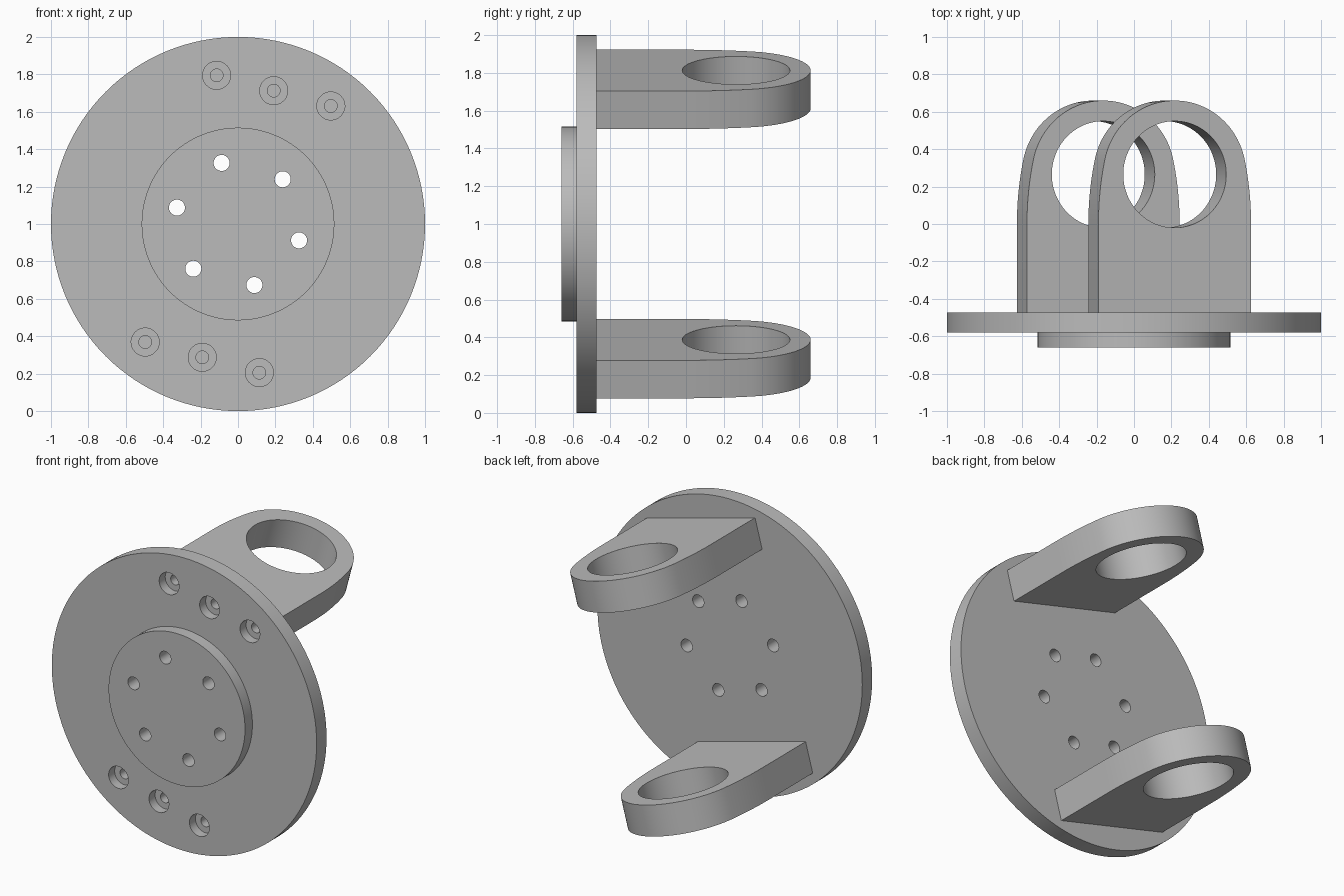
import bpy, bmesh
from math import sin, cos, pi, radians, hypot, atan2
from mathutils import Matrix, Vector

default = bpy.data.objects.get("Cube")
if default:
    bpy.data.objects.remove(default, do_unlink=True)

steel = bpy.data.materials.new("grey_metal")
steel.use_nodes = True
steel.diffuse_color = (0.5, 0.5, 0.5, 1)
steel.node_tree.nodes["Principled BSDF"].inputs["Base Color"].default_value = (0.5, 0.5, 0.5, 1)

PLATE_FRONT, PLATE_BACK, BOSS_FRONT = -0.58, -0.473, -0.66
CENTRE = Matrix.Translation((0, 0, 1))
LUG_OFFSET, HOLE_Y = 0.738, 0.265
LUG_HALF, TIP_R, THICK = 0.4225, 0.395, 0.208


def turned(bm, profile, matrix, n=64):
    """Closed solid turned about the y axis from (radius, y) points."""
    rings = [[bm.verts.new(matrix @ Vector((r * cos(2 * pi * i / n), y, r * sin(2 * pi * i / n))))
              for i in range(n)] for r, y in profile]
    for a, b in zip(rings, rings[1:]):
        for i in range(n):
            j = (i + 1) % n
            bm.faces.new((a[i], a[j], b[j], b[i]))
    bm.faces.new(rings[0])
    bm.faces.new(rings[-1])


def finish(bm, name):
    bmesh.ops.recalc_face_normals(bm, faces=bm.faces)
    mesh = bpy.data.meshes.new(name)
    bm.to_mesh(mesh)
    bm.free()
    mesh.materials.append(steel)
    obj = bpy.data.objects.new(name, mesh)
    bpy.context.collection.objects.link(obj)
    return obj


def cut(obj, cutter):
    """Apply a boolean cut, remove the cutter, smooth the round walls."""
    cutter.hide_render = True
    bpy.ops.object.select_all(action="DESELECT")
    bpy.context.view_layer.objects.active = obj
    obj.select_set(True)
    mod = obj.modifiers.new("holes", "BOOLEAN")
    mod.operation, mod.solver, mod.object = "DIFFERENCE", "EXACT", cutter
    bpy.ops.object.modifier_apply(modifier=mod.name)
    bpy.data.objects.remove(cutter, do_unlink=True)
    bpy.ops.object.shade_smooth_by_angle(angle=radians(30))


def screw_holes(bm, frame):
    """Three counterbored blind holes in a row along the lug."""
    for k in (-1, 0, 1):
        place = frame @ Matrix.Translation((0.316 * k, 0, LUG_OFFSET))
        turned(bm, [(0.075, PLATE_FRONT - 0.03), (0.075, PLATE_FRONT + 0.065),
                    (0.034, PLATE_FRONT + 0.065), (0.034, PLATE_BACK + 0.2)], place, 32)


def lug_outline():
    """Straight sides, long blend arc, round tip; (x, y) points."""
    h, c = LUG_HALF, HOLE_Y
    blend = (h * h + c * c - TIP_R ** 2) / (2 * (h - TIP_R))
    join = atan2(c, blend - h)
    half = [(h, PLATE_BACK)]
    half += [(h - blend + blend * cos(join * i / 12), blend * sin(join * i / 12)) for i in range(12)]
    half += [(TIP_R * cos(a), c + TIP_R * sin(a))
             for a in (join + (pi / 2 - join) * i / 28 for i in range(29))]
    return half + [(-x, y) for x, y in reversed(half[:-1])]


frames = {"upper_lug": CENTRE @ Matrix.Rotation(radians(15), 4, "Y"),
          "lower_lug": CENTRE @ Matrix.Rotation(radians(195), 4, "Y")}

# Round mounting plate with raised boss
bm = bmesh.new()
turned(bm, [(0.515, BOSS_FRONT), (0.515, PLATE_FRONT), (1, PLATE_FRONT), (1, PLATE_BACK)], CENTRE, 128)
plate = finish(bm, "flange_plate")

# Ring of through holes and the two rows of screw holes
bm = bmesh.new()
for k in range(6):
    a = radians(45 + 60 * k)
    place = CENTRE @ Matrix.Translation((0.338 * cos(a), 0, 0.338 * sin(a)))
    turned(bm, [(0.043, -0.8), (0.043, -0.3)], place, 32)
for frame in frames.values():
    screw_holes(bm, frame)
cut(plate, finish(bm, "plate_cutter"))

# Two tilted lugs with large eyes
for name, frame in frames.items():
    bm = bmesh.new()
    place = frame @ Matrix.Translation((0, 0, LUG_OFFSET))
    base = bm.faces.new([bm.verts.new(place @ Vector((x, y, -THICK / 2))) for x, y in lug_outline()])
    top = bmesh.ops.extrude_face_region(bm, geom=[base])["geom"]
    up = place.to_3x3() @ Vector((0, 0, THICK))
    bmesh.ops.translate(bm, vec=up, verts=[v for v in top if isinstance(v, bmesh.types.BMVert)])
    lug = finish(bm, name)

    bm = bmesh.new()
    eye = place @ Matrix.Translation((0, HOLE_Y, 0)) @ Matrix.Rotation(pi / 2, 4, "X")
    turned(bm, [(0.285, -0.3), (0.285, 0.3)], eye, 96)
    screw_holes(bm, frame)
    cut(lug, finish(bm, "lug_cutter"))
